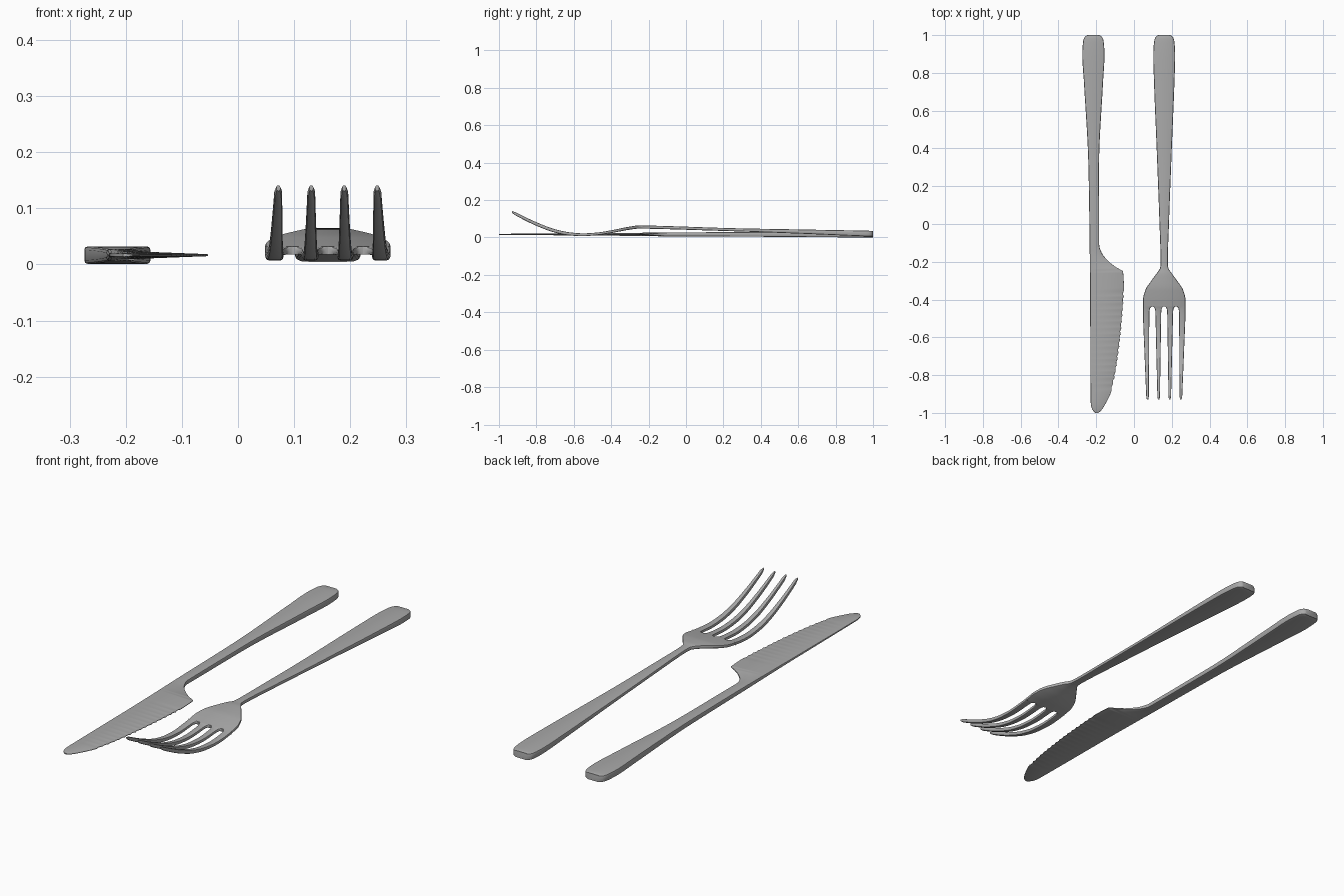
import bpy, bmesh, math

if "Cube" in bpy.data.objects:
    bpy.data.objects.remove(bpy.data.objects["Cube"])

steel = bpy.data.materials.new("brushed steel grey")
steel.diffuse_color = (0.40, 0.40, 0.40, 1)
steel.use_nodes = True
steel.node_tree.nodes["Principled BSDF"].inputs["Base Color"].default_value = steel.diffuse_color


def curve(points):
    """Smooth, non-overshooting curve through (y, value) points."""
    pts = sorted(points)
    n = len(pts)
    h = [pts[i + 1][0] - pts[i][0] for i in range(n - 1)]
    d = [(pts[i + 1][1] - pts[i][1]) / h[i] for i in range(n - 1)]
    m = [d[0]] + [0 if d[i - 1] * d[i] <= 0 else 2 * d[i - 1] * d[i] / (d[i - 1] + d[i])
                  for i in range(1, n - 1)] + [d[-1]]

    def f(y):
        y = min(max(y, pts[0][0]), pts[-1][0])
        i = 0
        while i < n - 2 and y > pts[i + 1][0]:
            i += 1
        t = (y - pts[i][0]) / h[i]
        return ((1 + 2 * t) * (1 - t) ** 2 * pts[i][1] + t * (1 - t) ** 2 * h[i] * m[i]
                + t * t * (3 - 2 * t) * pts[i + 1][1] + t * t * (t - 1) * h[i] * m[i + 1])
    return f


def section(y, xl, xr, z, tl, tr, bevel):
    """Rounded cross-section, with separate thickness at left and right."""
    ring = []
    for cx, sx, sz, t, a0 in ((xr, 1, 1, tr, 0), (xl, -1, 1, tl, 90),
                              (xl, -1, -1, tl, 180), (xr, 1, -1, tr, 270)):
        r = min(bevel, t * 0.48, (xr - xl) * 0.45)
        for k in range(3):
            a = math.radians(a0 + 45 * k)
            ring.append((cx - sx * r + r * math.cos(a), y,
                         z + sz * (t / 2 - r) + r * math.sin(a)))
    return ring


def loft(name, rings):
    bm = bmesh.new()
    rows = [[bm.verts.new(p) for p in ring] for ring in rings]
    n = len(rows[0])
    for a, b in zip(rows, rows[1:]):
        for i in range(n):
            j = (i + 1) % n
            bm.faces.new((a[i], a[j], b[j], b[i]))
    bm.faces.new(rows[0])
    bm.faces.new(rows[-1])
    bmesh.ops.recalc_face_normals(bm, faces=bm.faces)
    mesh = bpy.data.meshes.new(name)
    bm.to_mesh(mesh)
    bm.free()
    mesh.materials.append(steel)
    ob = bpy.data.objects.new(name, mesh)
    bpy.context.collection.objects.link(ob)
    bpy.ops.object.select_all(action='DESELECT')
    ob.select_set(True)
    bpy.context.view_layer.objects.active = ob
    bpy.ops.object.shade_smooth_by_angle(angle=math.radians(35))
    return ob


def steps(a, b, n):
    return [a + (b - a) * i / n for i in range(n + 1)]


ROUND_END = [1.0, 0.997, 0.992, 0.985, 0.975, 0.96, 0.94]

# Knife: handle, with the blade widening on the right side
left = curve([(1, -0.247), (0.99, -0.261), (0.97, -0.269), (0.9, -0.274), (0.75, -0.265),
              (0.3, -0.241), (-0.3, -0.233), (-0.95, -0.229), (-0.98, -0.222), (-1, -0.205)])
right = curve([(1, -0.183), (0.99, -0.169), (0.97, -0.161), (0.9, -0.156), (0.75, -0.164),
               (0.3, -0.185), (-0.11, -0.184), (-0.15, -0.172), (-0.2, -0.132),
               (-0.235, -0.085), (-0.25, -0.058), (-0.35, -0.053), (-0.5, -0.062),
               (-0.7, -0.084), (-0.88, -0.118), (-0.95, -0.15), (-0.985, -0.172), (-1, -0.188)])
spine = curve([(1, 0.031), (0.9, 0.031), (0.3, 0.024), (-0.1, 0.021), (-0.25, 0.017),
               (-0.5, 0.012), (-1, 0.006)])
edge = curve([(1, 0.031), (0.9, 0.031), (0.3, 0.024), (-0.1, 0.021), (-0.17, 0.013),
              (-0.25, 0.004), (-1, 0.003)])


def knife_ring(y):
    xr = right(y)
    if -0.88 < y < -0.352:      # scalloped cutting edge
        xr -= 0.005 * abs(math.sin(math.pi * (y + 0.352) / 0.033))
    return section(y, left(y), xr, 0.0165, spine(y), edge(y), 0.006)


knife_ys = (ROUND_END + steps(0.9, -0.08, 22) + steps(-0.1, -0.25, 15)
            + steps(-0.26, -0.352, 5) + steps(-0.3575, -0.88, 95)
            + steps(-0.89, -0.98, 7) + [-0.987, -0.993, -0.997, -1.0])
loft("knife", [knife_ring(y) for y in knife_ys])

# Fork: shared side profile for the handle, shoulders and tines
CX = 0.160
height = curve([(1, 0.020), (0.6, 0.032), (0.2, 0.043), (-0.15, 0.054), (-0.25, 0.056),
                (-0.3, 0.050), (-0.4, 0.031), (-0.48, 0.019), (-0.55, 0.0145),
                (-0.62, 0.019), (-0.7, 0.035), (-0.8, 0.072), (-0.87, 0.105), (-0.93, 0.136)])
thick = curve([(1, 0.031), (0.9, 0.029), (0.6, 0.022), (0.2, 0.016), (-0.25, 0.017),
               (-0.45, 0.014), (-0.8, 0.019), (-0.91, 0.017), (-0.93, 0.010)])
half = curve([(1, 0.032), (0.99, 0.046), (0.97, 0.053), (0.9, 0.058), (0.75, 0.054),
              (0.4, 0.040), (0, 0.025), (-0.2, 0.019), (-0.23, 0.021), (-0.26, 0.039),
              (-0.3, 0.068), (-0.35, 0.100), (-0.4, 0.112), (-0.44, 0.112)])
ROOT = -0.436
loft("fork_handle_and_shoulders",
     [section(y, CX - half(y), CX + half(y), height(y), thick(y), thick(y), 0.006)
      for y in ROUND_END + steps(0.9, -0.18, 24) + steps(-0.2, ROOT, 26)])

# Tines: flared roots form the rounded slot ends
slot = curve([(ROOT, 0.0), (-0.438, 0.006), (-0.442, 0.010), (-0.449, 0.0135),
              (-0.462, 0.0155), (-0.5, 0.0165)])
tip_half = curve([(-0.5, 0.0), (-0.93, 1.0)])
tine_ys = [ROOT, -0.438, -0.442, -0.449, -0.462, -0.48] + steps(-0.5, -0.91, 20) + [-0.92, -0.926, -0.93]
for k in range(4):
    lo = CX - 0.112 if k == 0 else CX + (k - 2) * 0.0625
    hi = CX + 0.112 if k == 3 else CX + (k - 1) * 0.0625
    tip = CX + (k - 1.5) * 0.0587
    rings = []
    for y in tine_ys:
        s = slot(y)
        a = lo + (0 if k == 0 else s)
        b = hi - (0 if k == 3 else s)
        if y < -0.5:            # taper towards the tip
            w = (-0.5 - y) / 0.43
            tw = 0.0065 if y > -0.915 else 0.0065 - 0.003 * (-0.915 - y) / 0.015
            a += (tip - tw - a) * w
            b += (tip + tw - b) * w
        bevel = 0.0005 if y > -0.437 else 0.005
        rings.append(section(y, a, b, height(y), thick(y), thick(y), bevel))
    loft(f"fork_tine_{k + 1}", rings)
